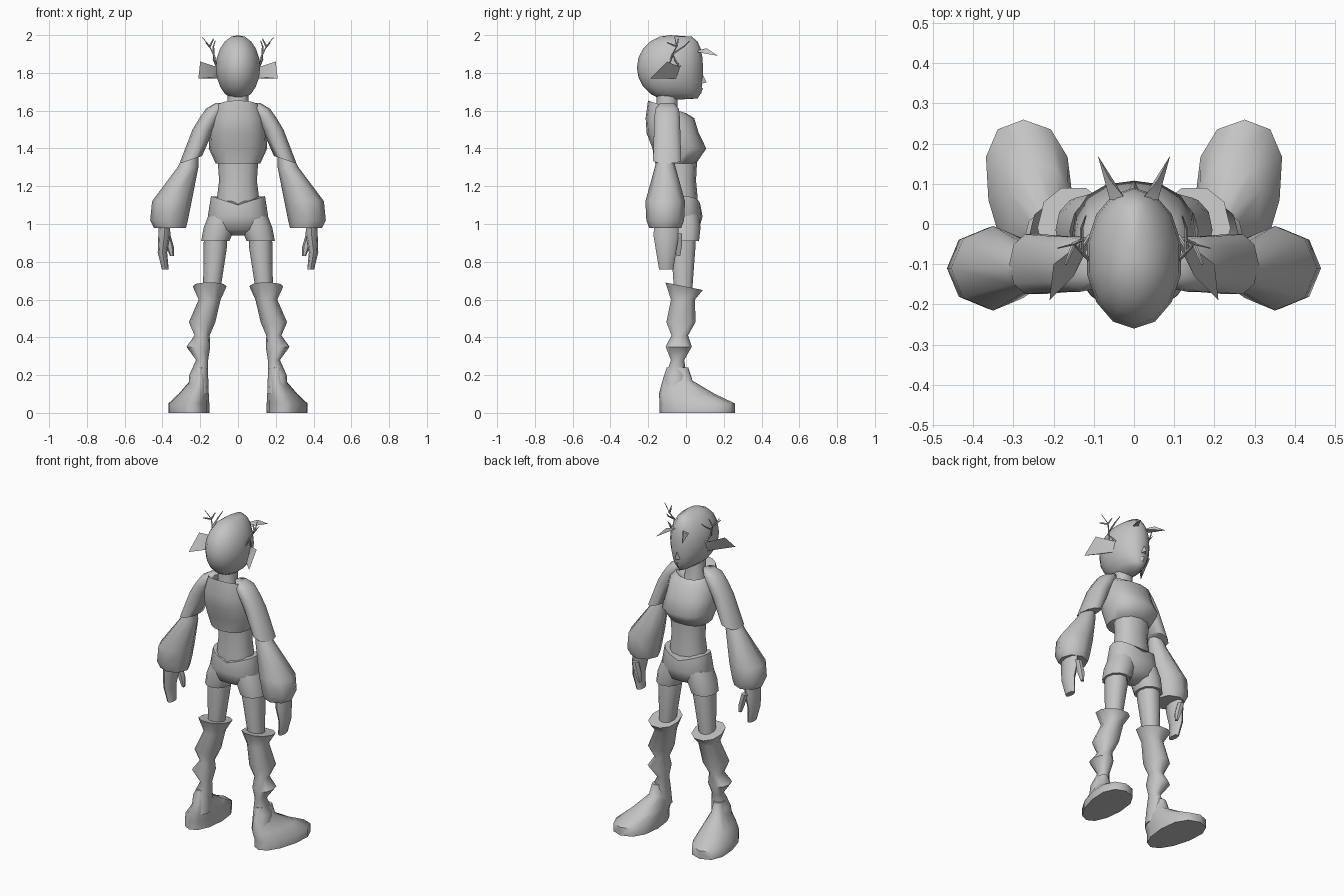
import bpy
import bmesh
from math import cos, sin, tau, radians, sqrt
from mathutils import Vector

cube = bpy.data.objects.get("Cube")
if cube:
    bpy.data.objects.remove(cube, do_unlink=True)

grey = bpy.data.materials.new("plain_grey")
grey.use_nodes = True
colour = (0.55, 0.55, 0.55, 1)
grey.diffuse_color = colour
grey.node_tree.nodes["Principled BSDF"].inputs["Base Color"].default_value = colour


def finish(name, bm, angle=60):
    """Turn a bmesh into a shaded object with the shared material."""
    bmesh.ops.recalc_face_normals(bm, faces=bm.faces)
    mesh = bpy.data.meshes.new(name)
    bm.to_mesh(mesh)
    bm.free()
    mesh.materials.append(grey)
    obj = bpy.data.objects.new(name, mesh)
    bpy.context.collection.objects.link(obj)
    bpy.ops.object.select_all(action="DESELECT")
    obj.select_set(True)
    bpy.context.view_layer.objects.active = obj
    bpy.ops.object.shade_smooth_by_angle(angle=radians(angle))


def squared(value, box):
    """Push a sine or cosine outwards, to make a ring boxier."""
    return abs(value) ** box * (1 if value >= 0 else -1)


def loft(name, rows, side=1, x=0, y=0, depth=1, lean=0, taper=0, splay=0, box=0.9,
         count=12, path="x", rim=None, rim_rings=1):
    """Skin horizontal rings given as (height, shift along path, half width).
    depth is the ring's y to x ratio, lean moves it in y with height,
    taper widens it towards +y, splay turns a y path outwards,
    rim shapes the height of the last rings."""
    bm = bmesh.new()
    rings = []
    for index, (height, shift, radius) in enumerate(rows):
        middle_x = x + shift * (1 if path == "x" else splay)
        middle_y = y + shift if path == "y" else y
        shaped = rim and index >= len(rows) - rim_rings
        ring = []
        for k in range(count):
            turn = tau * k / count
            dx = radius * squared(cos(turn), box) * (1 + taper * sin(turn))
            dy = radius * squared(sin(turn), box) * depth
            z = height + (rim(dx, dy) if shaped else 0)
            point = (side * (middle_x + dx + splay * dy / 5),
                     middle_y + dy + lean * height, z)
            ring.append(bm.verts.new(point))
        rings.append(ring)
    for low, high in zip(rings, rings[1:]):
        for k in range(count):
            after = (k + 1) % count
            bm.faces.new((low[k], low[after], high[after], high[k]))
    bm.faces.new(rings[0])
    bm.faces.new(rings[-1])
    finish(name, bm)


def hull(name, points, side=1):
    """Small faceted solid wrapped around a few points."""
    bm = bmesh.new()
    for x, y, z in points:
        bm.verts.new((side * x, y, z))
    bmesh.ops.convex_hull(bm, input=bm.verts)
    finish(name, bm)


def twigs(name, paths, side, thickness):
    """Branching twigs, each path thinning towards its tip."""
    bm = bmesh.new()
    for path in paths:
        points = [Vector((side * x, y, z)) for x, y, z in path]
        for i, (start, end) in enumerate(zip(points, points[1:])):
            span = end - start
            cone = bmesh.ops.create_cone(
                bm, segments=5, depth=span.length, cap_ends=True,
                radius1=thickness * (1 - i / len(points)),
                radius2=thickness * (1 - (i + 1) / len(points)))
            aim = span.to_track_quat("Z", "Y").to_matrix()
            bmesh.ops.rotate(bm, verts=cone["verts"], matrix=aim)
            bmesh.ops.translate(bm, verts=cone["verts"], vec=(start + end) / 2)
    finish(name, bm)


# Head: a narrow ball whose +y half is flattened into a face
head = bmesh.new()
bmesh.ops.create_uvsphere(head, u_segments=14, v_segments=10, radius=1)
for vert in head.verts:
    u, v, t = vert.co
    if v > 0:
        v /= max(sqrt(1 - min(t * t, 1)), 0.1) ** (0.65 if t > 0 else 0.85)
    vert.co = (0.12 * u, 0.175 * v - 0.085, 0.172 * t + 1.828)
finish("head", head)

hull("nose", [(-.02, .07, 1.74), (.02, .07, 1.74), (0, .07, 1.83), (0, .11, 1.75)])
hull("lips", [(-.03, .06, 1.71), (.03, .06, 1.71), (0, .09, 1.72), (0, .08, 1.69)])
loft("neck", [(1.5, 0, .08), (1.62, 0, .055), (1.72, 0, .055)], y=-.1)

# Torso: bare waist, cropped top with a raised collar, low V-waisted shorts
loft("waist", [(1.05, 0, .11), (1.15, 0, .11), (1.23, 0, .1), (1.37, 0, .11)],
     y=-.025, depth=.78)
loft("cropped_top", [
    (1.32, -.055, .118), (1.4, -.035, .155), (1.48, -.07, .15),
    (1.56, -.085, .14), (1.62, -.1, .11), (1.58, -.1, .07)],
    path="y", depth=.92, box=.85, count=16,
    rim=lambda dx, dy: -dy / 3, rim_rings=2)
loft("shorts_hips", [(.94, 0, .04), (.97, 0, .13), (1.04, 0, .16), (1.1, 0, .143)],
     y=-.018, depth=.66, count=16, rim=lambda dx, dy: abs(dx) / 3)

for word, side in (("left", 1), ("right", -1)):
    # Head ornaments: fin ears, leaf brows and antlers
    hull("ear_" + word, [
        (.11, -.03, 1.83), (.11, -.05, 1.77), (.15, -.13, 1.775),
        (.2, -.1, 1.86), (.21, -.19, 1.77)], side)
    hull("brow_leaf_" + word, [
        (.02, .06, 1.92), (.06, .11, 1.93), (.06, .06, 1.91), (.09, .17, 1.89)], side)
    fork = (.13, -.07, 1.9)
    crown = (.15, -.05, 1.94)
    twigs("antler_" + word, [
        [(.11, -.09, 1.85), fork, crown, (.19, -.06, 1.99)],
        [fork, (.13, -.01, 1.94), (.12, .02, 1.97)],
        [crown, (.13, -.04, 1.98)],
        [crown, (.17, -.1, 1.96)],
        [(.11, -.03, 1.83), (.13, -.06, 1.87), fork]], side, .006)

    # Arms: sleeve, puffed forearm, mitten hand with thumb
    loft("sleeve_" + word, [
        (1.64, .09, .03), (1.61, .12, .05), (1.56, .15, .055),
        (1.5, .185, .056), (1.34, .25, .06)][::1],
        side, y=-.1, depth=1.3, count=10, rim=lambda dx, dy: -dx / 3)
    loft("puffed_forearm_" + word, [
        (1.36, .25, .04), (1.3, .265, .055), (1.12, .35, .105),
        (1.02, .365, .1), (.98, .36, .085)], side, y=-.11, box=1, count=8)
    loft("hand_" + word, [
        (1, .39, .03), (.94, .39, .032), (.85, .4, .025), (.76, .385, .018)],
        side, y=-.105, depth=2.1, count=8)
    loft("thumb_" + word, [(.95, .38, .02), (.88, .36, .02), (.83, .35, .01)],
         side, y=-.04, count=6)

    # Legs: shorts leg, thigh, gathered boot with a cuff, long foot
    loft("shorts_leg_" + word, [(1.05, .08, .075), (.98, .1, .082), (.91, .12, .075)],
         side, y=-.015, depth=1.12)
    loft("thigh_" + word, [(.95, .12, .06), (.88, .12, .062), (.64, .14, .045)],
         side, y=-.015, depth=1.1, count=10)
    loft("boot_" + word, [
        (.1, .21, .055), (.2, .208, .05), (.28, .19, .032), (.35, .21, .063),
        (.41, .19, .04), (.48, .19, .07), (.6, .15, .058), (.67, .15, .09)],
        side, y=-.07, lean=.09, depth=1.15, count=10,
        rim=lambda dx, dy: -dy / 5)
    loft("foot_" + word, [
        (0, .06, .105), (.05, .06, .105), (.1, .005, .078),
        (.17, -.045, .042), (.24, -.045, .03)],
        side, x=.23, path="y", depth=1.9, taper=.2, splay=.45)
